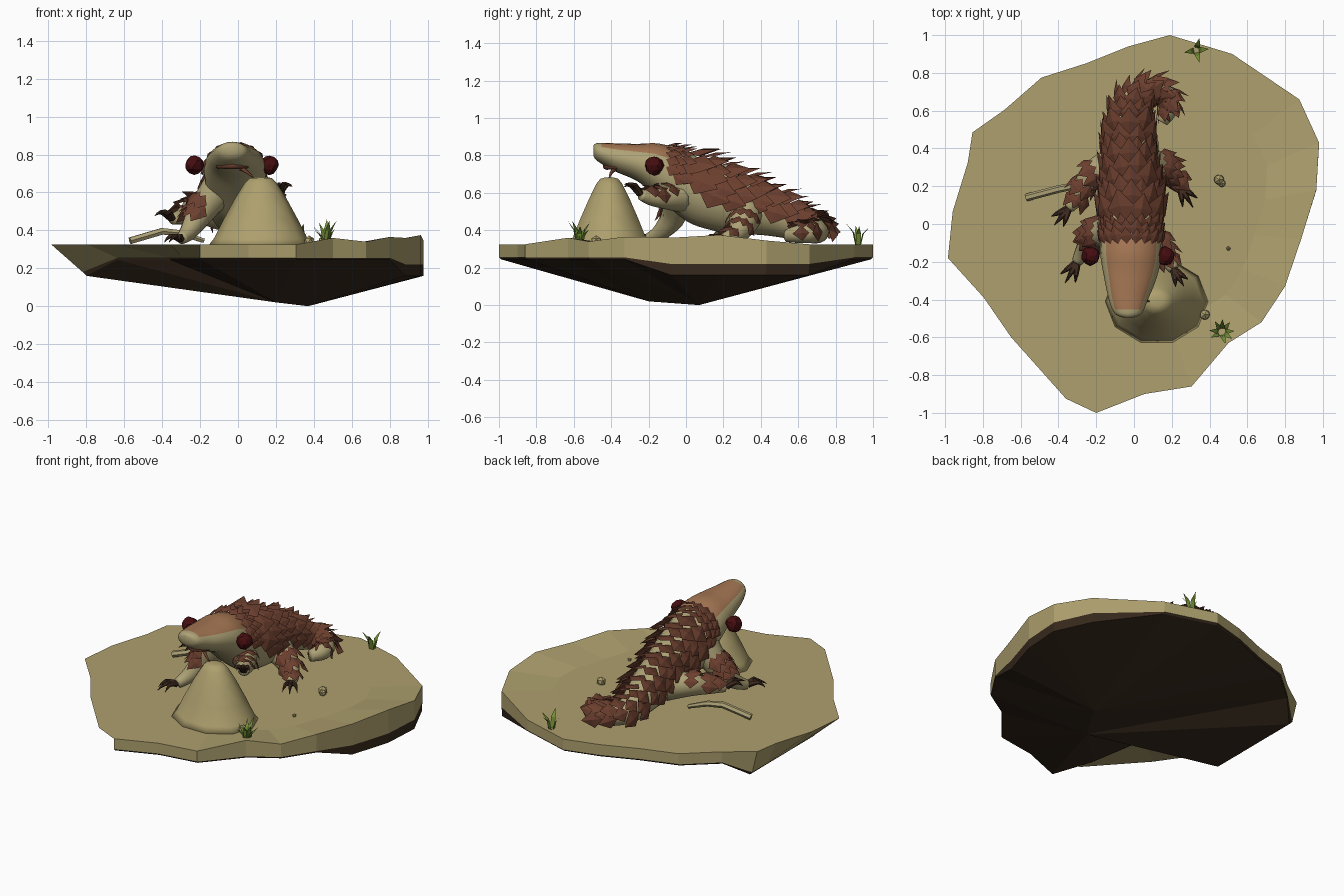
import bpy, bmesh, math, random
from mathutils import Vector

random.seed(4)
if "Cube" in bpy.data.objects:
    bpy.data.objects.remove(bpy.data.objects["Cube"])
UP = Vector((0, 0, 1))
GROUND = 0.325


def material(name, r, g, b):
    m = bpy.data.materials.new(name)
    m.use_nodes = True
    m.diffuse_color = (r, g, b, 1)
    m.node_tree.nodes["Principled BSDF"].inputs["Base Color"].default_value = (r, g, b, 1)
    return m


SAND = material("sand", .42, .35, .155)
HIDE = material("pale hide", .42, .36, .18)
CROWN = material("crown hide", .37, .18, .085)
PLATE = material("brown scale", .15, .05, .028)
EYE = material("dark red", .06, .004, .005)
EARTH = material("dark earth", .038, .022, .012)
CLAW = material("dark claw", .05, .024, .014)
GRASS = material("grass green", .17, .27, .035)


def finish(name, bm, mats, smooth=False):
    bmesh.ops.recalc_face_normals(bm, faces=bm.faces)
    mesh = bpy.data.meshes.new(name)
    bm.to_mesh(mesh)
    bm.free()
    for m in mats:
        mesh.materials.append(m)
    mesh.polygons.foreach_set("use_smooth", [smooth] * len(mesh.polygons))
    obj = bpy.data.objects.new(name, mesh)
    bpy.context.collection.objects.link(obj)
    return obj


def resample(stations, steps=4):
    """Catmull-Rom through stations of x, y, z, width radius, height radius."""
    pts = [tuple(s) if len(s) == 5 else tuple(s) + (s[3],) for s in stations]
    pts = [pts[0]] + pts + [pts[-1]]
    out = []
    for a, b, c, d in zip(pts, pts[1:], pts[2:], pts[3:]):
        for i in range(steps):
            t = i / steps
            out.append([q + .5 * t * (r - p + t * (2 * p - 5 * q + 4 * r - s + t * (3 * (q - r) + s - p)))
                        for p, q, r, s in zip(a, b, c, d)])
    return out + [list(pts[-1])]


def frame(path, i, upright):
    a, b = path[max(i - 1, 0)], path[min(i + 1, len(path) - 1)]
    t = (Vector(b[:3]) - Vector(a[:3])).normalized()
    side = t.cross(UP)
    side = side.normalized() if side.length > .01 else Vector((1, 0, 0))
    return t, side, UP if upright else side.cross(t)


def loft(bm, path, sides=14, upright=False):
    rings = []
    for i, (x, y, z, rx, rz) in enumerate(path):
        t, side, up = frame(path, i, upright)
        angles = [math.tau * k / sides for k in range(sides)]
        rings.append([bm.verts.new(Vector((x, y, z)) + side * math.cos(a) * rx + up * math.sin(a) * rz)
                      for a in angles])
    for r, s in zip(rings, rings[1:]):
        for k in range(sides):
            j = (k + 1) % sides
            bm.faces.new((r[k], r[j], s[j], s[k]))
    bm.faces.new(rings[0])
    bm.faces.new(rings[-1])


def tube(name, stations, mat, sides=8, smooth=True, steps=3):
    bm = bmesh.new()
    loft(bm, resample(stations, steps), sides)
    return finish(name, bm, [mat], smooth)


def add_scale(bm, root, back, normal, width, length):
    """One pointed, ridged plate."""
    side = back.cross(normal).normalized()
    at = lambda s, b, n: bm.verts.new(root + side * s * width + back * b * length + normal * n * length)
    base, left, right = at(0, 0, 0), at(-.5, .45, .04), at(.5, .45, .04)
    ridge, tip = at(0, .5, .15), at(0, 1, .17)
    for f in ((base, left, ridge), (base, ridge, right), (left, tip, ridge), (ridge, tip, right)):
        bm.faces.new(f)


def cover(bm, path, start, end, rows, spread, size, upright=False):
    """Overlapping staggered rows of plates over the upper side of a path."""
    for r in range(rows):
        u = r / max(rows - 1, 1)
        i = round(start + (end - start) * u)
        x, y, z, rx, rz = path[i]
        t, side, up = frame(path, i, upright)
        width = size(u)
        count = max(2, round(2 * spread * (rx + rz) / 2 / (width * .6)))
        for k in range(count + r % 2):
            a = math.pi / 2 + spread * (2 * (k + .5 - .5 * (r % 2)) / count - 1)
            c, s = math.cos(a), math.sin(a)
            n = (side * c / rx + up * s / rz).normalized()
            back = (t - n * t.dot(n)).normalized()
            root = Vector((x, y, z)) + (side * c * rx + up * s * rz) * .99
            w = width * random.uniform(.88, 1.12)
            add_scale(bm, root, back, n, w, w * 1.25)


# Island: flat top, raised rim on one side, earthen keel underneath
OUTLINE = [(.19, 1), (.52, .9), (.875, .66), (.98, .43), (.965, .18), (.885, -.08), (.8, -.33),
           (.675, -.52), (.5, -.63), (.305, -.86), (.055, -.9), (-.2, -1), (-.36, -.925),
           (-.65, -.6), (-.795, -.39), (-.985, -.18), (-.96, .065), (-.88, .325), (-.855, .485),
           (-.685, .605), (-.49, .775), (-.255, .85), (-.03, .94)]
RIM = {3: .02, 4: .05, 5: .035, 6: .04, 7: .015, 8: .035}
LEDGE = {12: .8, 13: .55, 14: .8}
bm = bmesh.new()
inner, top, mid, low = [], [], [], []
for i, (x, y) in enumerate(OUTLINE):
    inner.append(bm.verts.new((x * .72, y * .72, GROUND)))
    top.append(bm.verts.new((x, y, GROUND + RIM.get(i, 0))))
    west, east, s = x < -.84, x > .86, LEDGE.get(i, 1)
    mid.append(bm.verts.new((max(x * s, -.82), y * s, .18 if west else .22 if east else .255)))
    low.append(bm.verts.new((max(x * s, -.8), y * s * .99, .16 if west or east else .245)))
bm.faces.new(inner)
n = len(OUTLINE)
keels = [bm.verts.new((.37, .07, 0)), bm.verts.new((.2, -.2, .02))]
near = [min(keels, key=lambda k: (k.co - v.co).length) for v in low]
for i in range(n):
    j = (i + 1) % n
    for a, b in ((inner, top), (top, mid)):
        bm.faces.new((a[i], a[j], b[j], b[i]))
    under = [bm.faces.new((mid[i], mid[j], low[j], low[i])), bm.faces.new((low[i], low[j], near[i]))]
    if near[i] != near[j]:
        under.append(bm.faces.new((low[j], near[j], near[i])))
    for f in under:
        f.material_index = 1
finish("island", bm, [SAND, EARTH])

# Termite mound
bm = bmesh.new()
loft(bm, [[.12, -.41, z, r, r * .84] for z, r in
          [(.315, .28), (.36, .245), (.46, .195), (.57, .135), (.65, .085), (.675, .06), (.682, .03)]], 10)
finish("mound", bm, [SAND], True)

# Body from snout to curled tail
BODY = [(-.03, -.495, .825, .03, .028), (-.03, -.47, .817, .075, .05), (-.03, -.38, .79, .11, .075),
        (-.02, -.26, .762, .145, .1), (-.015, -.14, .715, .165, .148), (-.015, 0, .635, .155, .185),
        (-.015, .13, .58, .15, .178), (-.02, .26, .54, .135, .16), (-.025, .4, .505, .122, .13),
        (-.025, .53, .46, .1, .102), (-.01, .62, .425, .085, .082), (.045, .685, .405, .07, .068),
        (.115, .7, .39, .062, .06), (.17, .66, .385, .057, .054), (.175, .6, .38, .052, .048),
        (.145, .54, .372, .035, .035)]
body = resample(BODY)
bm = bmesh.new()
loft(bm, body, 20, True)
for f in bm.faces:
    c = f.calc_center_median()
    x, y, z, rx, rz = min(body, key=lambda p: abs(p[1] - c.y))
    f.material_index = int(-.45 < c.y < -.05 and c.z - z > rz * .55)
finish("body", bm, [HIDE, CROWN], True)

# Armour over back and tail
bm = bmesh.new()
cover(bm, body, 17, 19, 3, 1.45, lambda u: .075, True)
cover(bm, body, 20, 53, 20, 1.5, lambda u: .14 - .055 * u, True)
finish("back_scales", bm, [PLATE])

# Legs, scale patches and claws: path, then first and last scaled ring, then claw lift
LEGS = {
    "front_right": ([(-.1, -.04, .62, .095), (-.2, -.06, .49, .072), (-.26, -.13, .395, .048),
                     (-.3, -.2, .355, .03)], 2, 4, 0),
    "front_left": ([(.07, -.04, .58, .085), (.135, -.11, .57, .058), (.18, -.19, .575, .042),
                    (.21, -.24, .59, .03)], 2, 6, .04),
    "hind_right": ([(-.09, .32, .5, .1), (-.22, .26, .51, .07), (-.29, .15, .475, .045),
                    (-.345, .085, .46, .03)], 3, 7, .03),
    "hind_left": ([(.06, .32, .49, .095), (.15, .3, .42, .07), (.215, .25, .37, .046),
                   (.245, .2, .355, .03)], 2, 7, 0)}
for name, (stations, first, last, lift) in LEGS.items():
    path = resample(stations)
    tube(name + "_leg", stations, HIDE, 12, True, 4)
    bm = bmesh.new()
    cover(bm, path, first, last, 3, 1.3, lambda u: .08)
    finish(name + "_scales", bm, [PLATE])
    foot = Vector(stations[-1][:3])
    ahead = foot - Vector(stations[-2][:3])
    ahead.z = lift
    ahead.normalize()
    bm = bmesh.new()
    for s in (-1, 0, 1):
        out = (ahead + ahead.cross(UP) * s * .45).normalized()
        a, b, c = foot + out * .01, foot + out * .07 + UP * .015, foot + out * (.13 - .02 * abs(s)) - UP * .018
        loft(bm, resample([(*a, .019), (*b, .013), (*c, .001)], 2), 6)
    finish(name + "_claws", bm, [CLAW])

# Eyes, mouth and tongue
for side, x in (("right", -.23), ("left", .165)):
    bm = bmesh.new()
    bmesh.ops.create_icosphere(bm, subdivisions=2, radius=.051)
    for v in bm.verts:
        v.co = v.co * random.uniform(.9, 1.07) + Vector((x, -.17, .745))
    finish(side + "_eye", bm, [EYE])
tube("mouth", [(-.11, -.37, .735, .008), (-.03, -.425, .743, .02), (.05, -.37, .735, .008)], PLATE)
tube("tongue", [(-.02, -.33, .74, .014), (.03, -.39, .72, .011), (.08, -.41, .68, .004)], PLATE, 6)

# Fallen branch
tube("branch", [(-.57, .14, .345, .02), (-.4, .185, .395, .02), (-.3, .205, .385, .018),
                (-.18, .23, .345, .013)], HIDE, 6, False, 1)

# Pebbles
for i, (x, y, r) in enumerate([(.45, .235, .03), (.465, .215, .022), (.5, -.13, .012), (.375, -.48, .03)]):
    bm = bmesh.new()
    bmesh.ops.create_icosphere(bm, subdivisions=1, radius=r)
    for v in bm.verts:
        v.co += Vector((x, y, GROUND + r * .6))
    finish("pebble_%d" % (i + 1), bm, [SAND])

# Grass tufts: bent tapering blades
for i, (x, y, blades, height) in enumerate([(.33, .92, 4, .15), (.465, -.57, 8, .13)]):
    bm = bmesh.new()
    for k in range(blades):
        a = math.tau * k / blades + random.uniform(-.3, .3)
        out, h = Vector((math.cos(a), math.sin(a), 0)), height * random.uniform(.6, 1.1)
        side = out.cross(UP) * .014
        p = Vector((x, y, GROUND - .005)) + out * .012
        q, tip = p + out * .015 + UP * h * .6, p + out * .055 + UP * h
        v = [bm.verts.new(c) for c in (p - side, p + side, q + side, q - side, tip)]
        bm.faces.new(v[:4])
        bm.faces.new((v[3], v[2], v[4]))
    finish("grass_%d" % (i + 1), bm, [GRASS])
